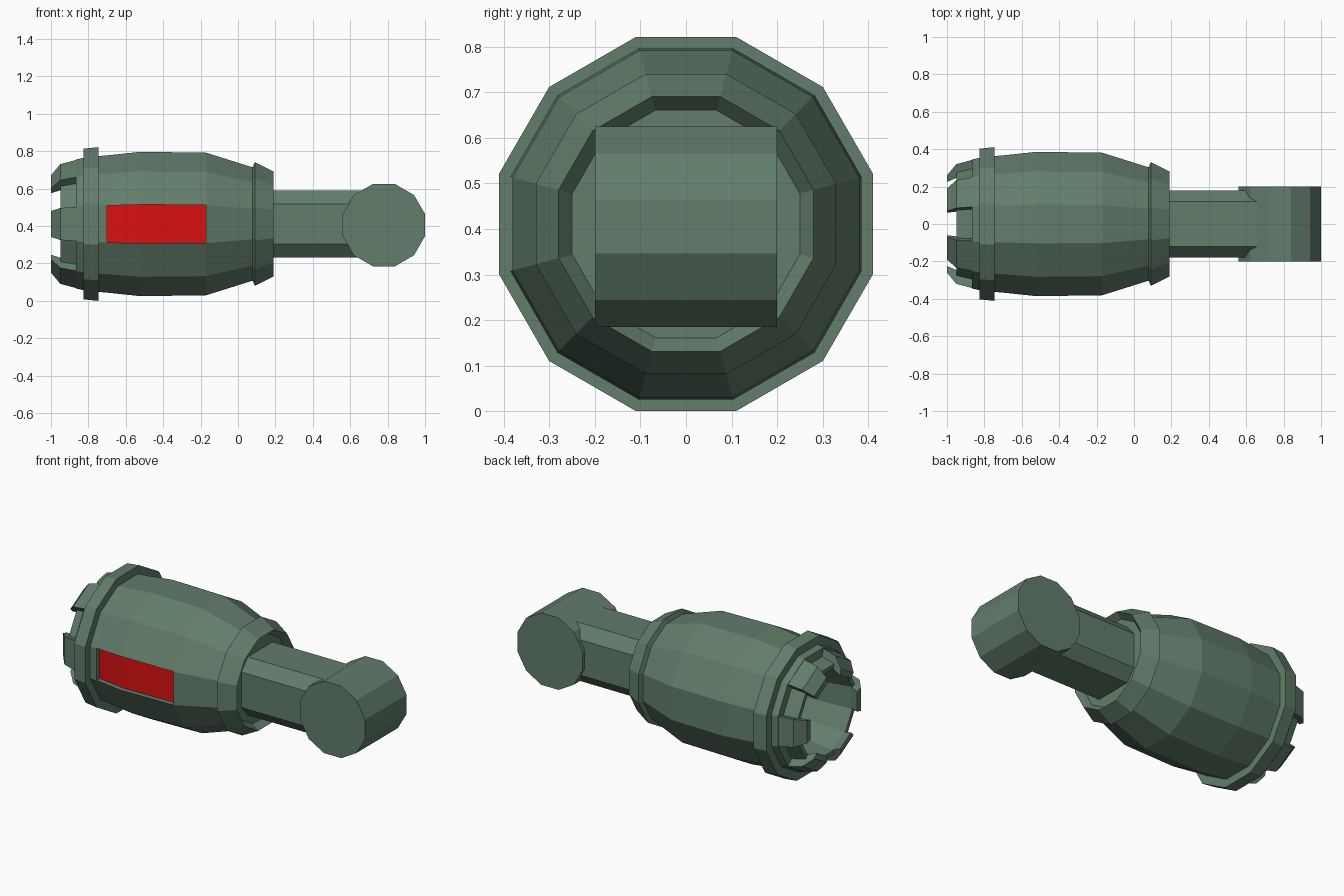
import bpy, bmesh, math
from mathutils import Vector

if "Cube" in bpy.data.objects:
    bpy.data.objects.remove(bpy.data.objects["Cube"])

AXIS_Z = 0.411
SIDES = 12


def material(name, rgb):
    m = bpy.data.materials.new(name)
    m.diffuse_color = (*rgb, 1)
    m.use_nodes = True
    m.node_tree.nodes["Principled BSDF"].inputs["Base Color"].default_value = m.diffuse_color
    return m


GREEN = material("grey green", (0.122, 0.205, 0.147))
RED = material("red", (0.70, 0.005, 0.005))


def finish(name, bm, mats):
    bmesh.ops.recalc_face_normals(bm, faces=bm.faces[:])
    me = bpy.data.meshes.new(name)
    bm.to_mesh(me)
    bm.free()
    for m in mats:
        me.materials.append(m)
    ob = bpy.data.objects.new(name, me)
    bpy.context.collection.objects.link(ob)
    return ob


def spin_point(x, apothem, k):
    """Corner k of a 12-sided ring around the x axis, flats on top and sides."""
    a = math.radians(30 * k + 15)
    r = apothem / math.cos(math.pi / SIDES)
    return Vector((x, r * math.cos(a), AXIS_Z + r * math.sin(a)))


def prism(bm, ring_a, ring_b):
    """Closed prism between two matching outlines."""
    a = [bm.verts.new(p) for p in ring_a]
    b = [bm.verts.new(p) for p in ring_b]
    n = len(a)
    bm.faces.new(a)
    bm.faces.new(b[::-1])
    for i in range(n):
        j = (i + 1) % n
        bm.faces.new((a[i], b[i], b[j], a[j]))


# Housing: hollow mouth, rim ring, barrel and recessed rear collar (x, apothem)
profile = [
    (-0.65, 0.21), (-0.95, 0.25), (-0.95, 0.275), (-0.865, 0.295),
    (-0.865, 0.345), (-0.825, 0.354), (-0.825, 0.403), (-0.745, 0.411),
    (-0.745, 0.363), (-0.70, 0.367), (-0.52, 0.386), (-0.17, 0.381),
    (0.078, 0.303), (0.09, 0.33), (0.19, 0.28), (0.15, 0.25),
]
bm = bmesh.new()
rings = [[bm.verts.new(spin_point(x, r, k)) for k in range(SIDES)] for x, r in profile]
for p, q in zip(rings, rings[1:]):
    for k in range(SIDES):
        j = (k + 1) % SIDES
        bm.faces.new((p[k], q[k], q[j], p[j]))
bm.faces.new(rings[0])
bm.faces.new(rings[-1])
bmesh.ops.recalc_face_normals(bm, faces=bm.faces[:])

# Sunken red window on the front (-y) side of the barrel
window = [f for f in bm.faces
          if f.normal.y < -0.9 and -0.7 < f.calc_center_median().x < -0.17
          and f.calc_center_median().y < -0.36]
res = bmesh.ops.extrude_face_region(bm, geom=window)
bmesh.ops.delete(bm, geom=window, context='FACES')
bmesh.ops.translate(bm, vec=(0, 0.03, 0),
                    verts=[v for v in res["geom"] if isinstance(v, bmesh.types.BMVert)])
for f in res["geom"]:
    if isinstance(f, bmesh.types.BMFace):
        f.material_index = 1
finish("housing", bm, [GREEN, RED])

# Six teeth around the mouth, one on every second side
tooth = [(-0.86, 0.344), (-0.95, 0.320), (-1.0, 0.260), (-1.0, 0.225),
         (-0.94, 0.25), (-0.86, 0.27)]
bm = bmesh.new()
for k in range(-1, SIDES - 1, 2):
    prism(bm, [spin_point(x, r, k) for x, r in tooth],
          [spin_point(x, r, k + 1) for x, r in tooth])
finish("mouth_teeth", bm, [GREEN])

# Arm: square bar with chamfered edges
section = [(0.12, 0.178), (0.18, 0.108), (0.18, -0.108), (0.12, -0.178),
           (-0.12, -0.178), (-0.18, -0.108), (-0.18, 0.108), (-0.12, 0.178)]
bm = bmesh.new()
prism(bm, [(0.14, y, AXIS_Z + z) for y, z in section],
      [(0.75, y, AXIS_Z + z) for y, z in section])
finish("arm", bm, [GREEN])

# Joint: twelve-sided cross cylinder at the end of the arm
R = 0.22 / math.cos(math.pi / SIDES)
outline = [(0.78 + R * math.cos(math.radians(30 * k + 15)),
            0.405 + R * math.sin(math.radians(30 * k + 15))) for k in range(SIDES)]
bm = bmesh.new()
prism(bm, [(x, -0.2, z) for x, z in outline], [(x, 0.2, z) for x, z in outline])
finish("elbow_joint", bm, [GREEN])
